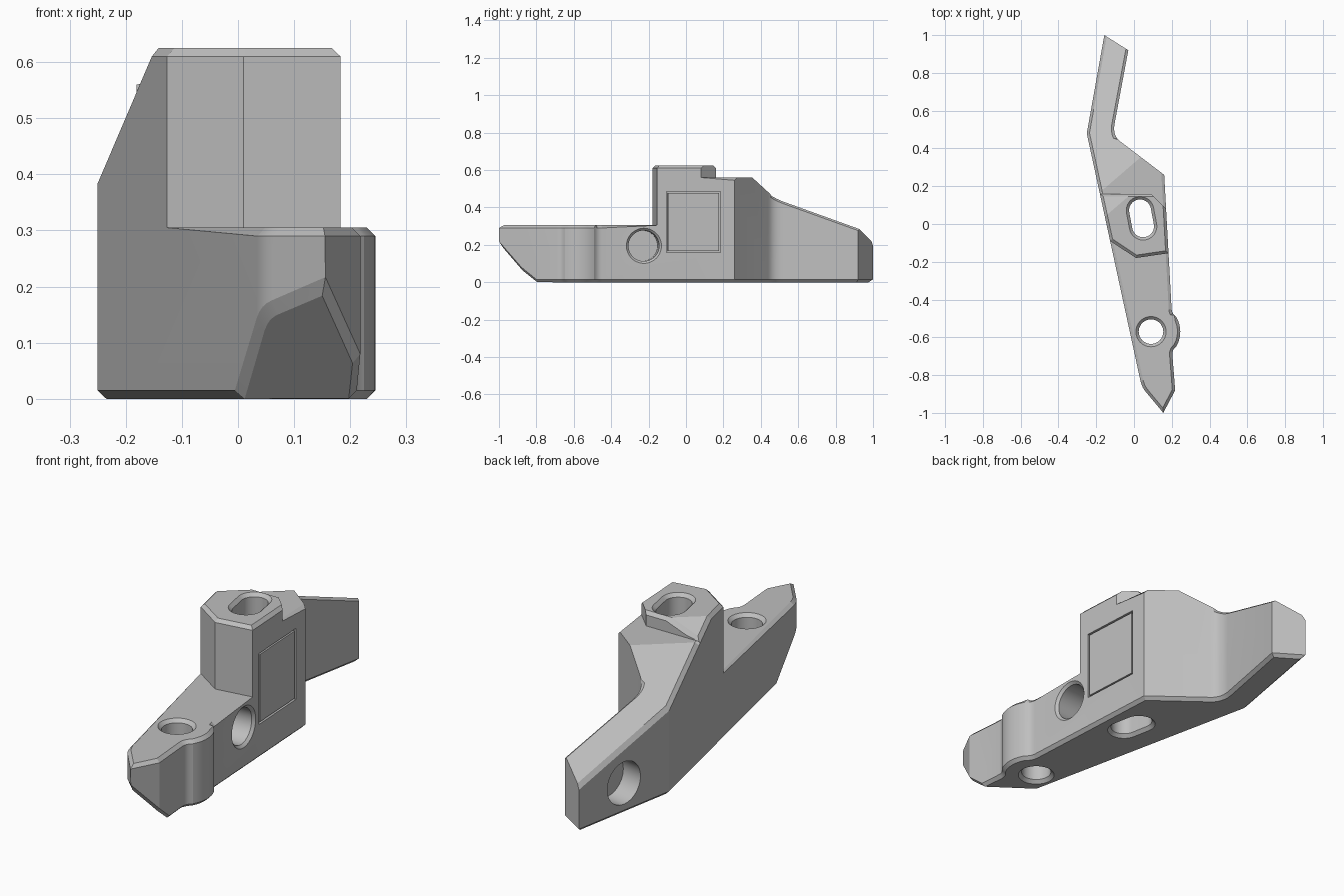
import bpy, bmesh, math
from mathutils import Vector, Matrix

cube = bpy.data.objects.get("Cube")
if cube:
    bpy.data.objects.remove(cube, do_unlink=True)

grey = bpy.data.materials.new("plain_grey")
grey.use_nodes = True
COLOUR = (0.52, 0.52, 0.52, 1)
grey.diffuse_color = COLOUR
grey.node_tree.nodes["Principled BSDF"].inputs["Base Color"].default_value = COLOUR


def loft(name, rings, matrix=Matrix()):
    """Solid through stacked outlines: rings = [(outline, z), ...]."""
    bm = bmesh.new()
    rows = [[bm.verts.new((x, y, z)) for x, y in outline] for outline, z in rings]
    n = len(rows[0])
    bm.faces.new(rows[0][::-1])
    bm.faces.new(rows[-1])
    for a, b in zip(rows, rows[1:]):
        for i in range(n):
            j = (i + 1) % n
            bm.faces.new((a[i], a[j], b[j], b[i]))
    bmesh.ops.recalc_face_normals(bm, faces=bm.faces[:])
    mesh = bpy.data.meshes.new(name)
    bm.to_mesh(mesh)
    bm.free()
    mesh.materials.append(grey)
    obj = bpy.data.objects.new(name, mesh)
    obj.matrix_world = matrix
    bpy.context.collection.objects.link(obj)
    return obj


def cut(target, cutter):
    """Subtract the cutter, then discard it."""
    mod = target.modifiers.new("cut", 'BOOLEAN')
    mod.operation, mod.solver, mod.object = 'DIFFERENCE', 'EXACT', cutter
    bpy.context.view_layer.objects.active = target
    bpy.ops.object.modifier_apply(modifier=mod.name)
    bpy.data.objects.remove(cutter, do_unlink=True)


def facing(point, normal):
    """Frame at a point with local z along the normal and local y upward."""
    z = Vector(normal).normalized()
    x = Vector((0, 0, 1)).cross(z).normalized()
    frame = Matrix((x, z.cross(x), z)).transposed().to_4x4()
    return Matrix.Translation(point) @ frame


def rectangle(w, h):
    return [(-w / 2, -h / 2), (w / 2, -h / 2), (w / 2, h / 2), (-w / 2, h / 2)]


def capsule(cx, cy, r, half=(0, 0), n=24):
    """Circle, or a slot when half gives its half-length vector."""
    a0 = math.atan2(half[1], half[0]) - math.pi / 2
    pts = []
    for side in (1, -1):
        for i in range(n + 1 if any(half) else n):
            a = a0 + math.pi * i / n + (0 if side > 0 else math.pi)
            pts.append((cx + side * half[0] + r * math.cos(a),
                        cy + side * half[1] + r * math.sin(a)))
    return pts


def rounded(a, corner, b, n=6):
    """Quadratic fillet from a to b around a corner."""
    a, c, b = Vector(a), Vector(corner), Vector(b)
    return [tuple(a * (1 - t) ** 2 + c * 2 * t * (1 - t) + b * t * t)
            for t in (i / n for i in range(n + 1))]


# Plan outline, anticlockwise from the front tip
BOSS = (0.09, -0.57)
bulge = [(BOSS[0] + 0.155 * math.cos(math.radians(a)),
          BOSS[1] + 0.155 * math.sin(math.radians(a))) for a in range(-30, 31, 6)]
plan = [(0.155, -1.0), (0.218, -0.88)]
plan += rounded((0.203, -0.69), (0.202, -0.665), bulge[0], 4)[:-1]
plan += bulge
plan += rounded(bulge[-1], (0.2, -0.475), (0.199, -0.45), 4)[1:]
plan += [(0.16, 0.26)]
plan += rounded((-0.075, 0.439), (-0.112, 0.467), (-0.104, 0.525))
plan += [(-0.03, 0.92), (-0.157, 1.0), (-0.25, 0.48)]
plan += rounded((0.034, -0.83), (0.042, -0.865), (0.062, -0.888), 4)

TOP, FOOT, LEDGE = 0.625, 0.305, 0.56
body = loft("body", [(plan, 0), (plan, TOP)])

# Lower the foot in front of the tower and the ledge behind it
cut(body, loft("foot_cutter", [([(-0.4, 0.093), (-0.4, -1.2), (0.5, -1.2), (0.5, -0.108),
                                 (0.18, -0.155), (0.01, -0.18)], z) for z in (FOOT, 1)]))
cut(body, loft("ledge_cutter", [([(-0.5, 0.16), (0.09, 0.16), (0.4, -0.15), (0.6, 1.2),
                                  (-0.5, 1.2)], z) for z in (LEDGE, 1)]))

# Sloping tail top and undercut front tip
for point, normal in (((-0.25, 0.48, 0.4), (-0.37, 0.43, 1)),
                      ((0.04, -0.86, 0.15), (-0.6, -0.85, -1))):
    cut(body, loft("slope_cutter", [(rectangle(4, 4), 0), (rectangle(4, 4), 2)],
                   facing(point, normal)))

# Chamfer the outer rims
bm = bmesh.new()
bm.from_mesh(body.data)
bmesh.ops.remove_doubles(bm, verts=bm.verts[:], dist=0.0002)
bmesh.ops.dissolve_limit(bm, angle_limit=math.radians(0.5), verts=bm.verts[:], edges=bm.edges[:])
rims = []
for e in bm.edges:
    if len(e.link_faces) != 2 or e.calc_face_angle_signed() < 0.3:
        continue
    wall, cap = sorted((f.normal for f in e.link_faces), key=lambda v: abs(v.z))
    tail_end_top = wall.y > 0.7 and wall.x > 0.3 and cap.z > 0
    if abs(wall.z) < 0.1 and abs(cap.z) > 0.5 and not tail_end_top:
        rims.append(e)
bmesh.ops.bevel(bm, geom=rims, offset=0.015, offset_type='OFFSET', segments=1,
                profile=0.5, affect='EDGES', clamp_overlap=False)
bm.to_mesh(body.data)
bm.free()

# Upright through holes with flared mouths: boss bore and tower slot
for cx, cy, r, half, top in ((*BOSS, 0.065, (0, 0), FOOT),
                             (0.04, 0.03, 0.058, (-0.008, 0.042), TOP)):
    cut(body, loft("bore_cutter", [(capsule(cx, cy, r + grow, half), z) for grow, z in
                                   ((0.065, -0.05), (0, 0.015), (0, top - 0.015),
                                    (0.065, top + 0.05))]))

# Blind side socket, and a plain socket on the far side of the tail
SIDE = (1, 0.055, 0)
cut(body, loft("socket_cutter", [(capsule(0, 0, r), z) for r, z in
                                 ((0.082, -0.16), (0.082, -0.012), (0.124, 0.03))],
               facing((0.1866, -0.225, 0.195), SIDE)))
cut(body, loft("tail_socket_cutter", [(capsule(0, 0, 0.097), z) for z in (-0.1, 0.05)],
               facing((-0.2025, 0.74, 0.14), (-0.52, 0.093, 0))))

# Access panel set into a narrow groove
spot = facing((0.172, 0.04, 0.322), SIDE)
cut(body, loft("groove_cutter", [(rectangle(0.29, 0.325), z) for z in (-0.02, 0.05)], spot))
panel = loft("access_panel", [(rectangle(0.274, 0.309), z) for z in (-0.02, -0.001)], spot)

# Smooth the fillets and bores, keep the rest crisp
bpy.ops.object.select_all(action='DESELECT')
for obj in (body, panel):
    obj.select_set(True)
bpy.context.view_layer.objects.active = body
bpy.ops.object.shade_smooth_by_angle(angle=math.radians(17))
